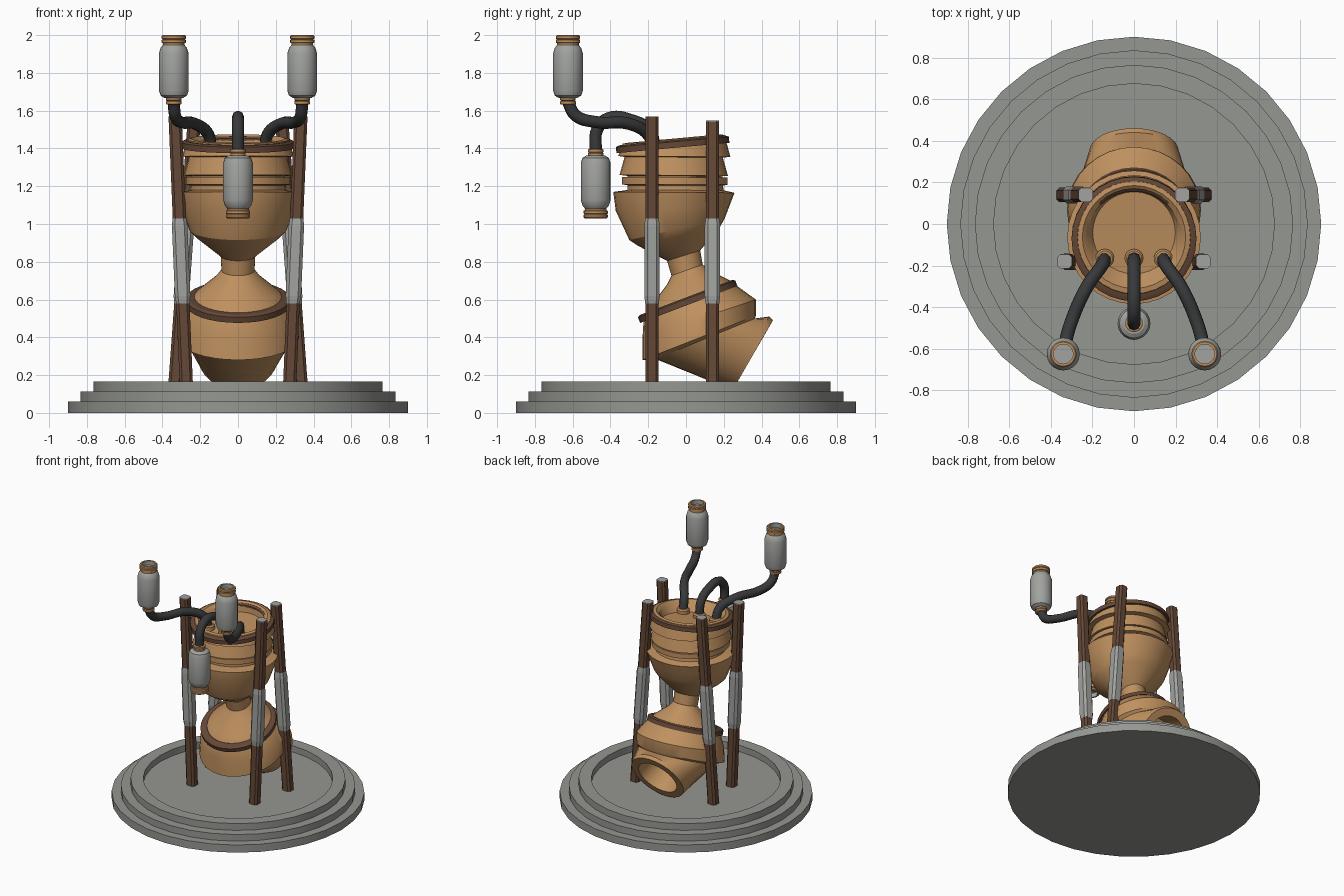
import bpy, bmesh, math
from mathutils import Vector

if "Cube" in bpy.data.objects:
    bpy.data.objects.remove(bpy.data.objects["Cube"])

def mat(name, c):
    m = bpy.data.materials.new(name)
    m.diffuse_color = (*c, 1)
    m.use_nodes = True
    m.node_tree.nodes["Principled BSDF"].inputs["Base Color"].default_value = m.diffuse_color
    return m

STONE = mat("stone grey", (0.30, 0.31, 0.285))
CLAY = mat("tan clay", (0.52, 0.28, 0.115))
WOOD = mat("dark wood", (0.13, 0.065, 0.038))
STEEL = mat("light grey", (0.36, 0.37, 0.35))
RUBBER = mat("dark rubber", (0.04, 0.041, 0.043))
SIDES = 32

def loft(name, rings, mats, bands=None, closed=False, cap=(True, True), smooth=True):
    """Skin a list of point rings; bands gives the material slot of each strip."""
    bm = bmesh.new()
    vs = [[bm.verts.new(p) for p in r] for r in rings]
    n = len(vs[0])
    for i in range(len(vs) if closed else len(vs) - 1):
        a, b = vs[i], vs[(i + 1) % len(vs)]
        for j in range(n):
            k = (j + 1) % n
            f = bm.faces.new((a[j], a[k], b[k], b[j]))
            f.material_index = bands[i] if bands else 0
    if not closed:
        if cap[0]:
            bm.faces.new(vs[0]).material_index = bands[0] if bands else 0
        if cap[1]:
            bm.faces.new(vs[-1]).material_index = bands[-1] if bands else 0
    bmesh.ops.recalc_face_normals(bm, faces=bm.faces)
    me = bpy.data.meshes.new(name)
    bm.to_mesh(me)
    bm.free()
    for m in mats:
        me.materials.append(m)
    ob = bpy.data.objects.new(name, me)
    bpy.context.collection.objects.link(ob)
    if smooth:
        bpy.ops.object.select_all(action='DESELECT')
        ob.select_set(True)
        bpy.context.view_layer.objects.active = ob
        bpy.ops.object.shade_smooth_by_angle(angle=math.radians(25))
    return ob

def tilted(yf, zf, yb, zb, dr=0, dn=0):
    """Circle in a plane tilted about x, from its front and back points."""
    f, b = Vector((0, yf, zf)), Vector((0, yb, zb))
    u = (b - f).normalized()
    nrm = Vector((0, -u.z, u.y))
    c, r = (f + b) / 2 + nrm * dn, (b - f).length / 2 + dr
    return [c + r * (math.cos(t) * u + math.sin(t) * Vector((1, 0, 0)))
            for t in (2 * math.pi * i / SIDES for i in range(SIDES))]

def lathe(name, cx, cy, prof, mats, bands=None, n=SIDES, **kw):
    rings = [[(cx + r * math.sin(2 * math.pi * i / n), cy + r * math.cos(2 * math.pi * i / n), z)
              for i in range(n)] for r, z in prof]
    return loft(name, rings, mats, bands, **kw)

def band_ring(name, ends, w, h):
    sec = [(0, -h * .5), (0, h * .3), (-w * .25, h * .5), (-w * .8, h * .5), (-w, h * .25), (-w, -h * .5)]
    loft(name, [tilted(*ends, dr, dn) for dr, dn in sec], [WOOD], closed=True)

# stepped round base with a sunken floor
lathe("base", 0, 0, [(.9, 0), (.9, .06), (.835, .06), (.835, .112), (.765, .112), (.765, .165),
                     (.675, .165), (.675, .115)], [STONE])

# upper pot, front and back point of each ring from floor to neck
pot = [(-.24, 1.36, .155, 1.40), (-.29, 1.41, .16, 1.455), (-.31, 1.43, .185, 1.475),
       (-.335, 1.425, .205, 1.47), (-.345, 1.39, .215, 1.43), (-.36, 1.36, .235, 1.355),
       (-.325, 1.355, .195, 1.352), (-.352, 1.26, .222, 1.255), (-.31, 1.255, .185, 1.252),
       (-.31, 1.25, .185, 1.248), (-.34, 1.25, .22, 1.246), (-.34, 1.21, .22, 1.208),
       (-.31, 1.205, .195, 1.203), (-.31, 1.18, .2, 1.178), (-.385, 1.17, .257, 1.165),
       (-.372, 1.07, .232, 1.10), (-.30, .915, .205, 1.03), (-.255, .885, .18, .985),
       (-.10, .805, .075, .86), (-.075, .72, .09, .775)]
loft("upper_pot", [tilted(*p) for p in pot], [CLAY])
band_ring("upper_rim", (-.37, 1.395, .228, 1.45), .07, .04)

# lower pot bending into a spout that opens to the back
vase = [(-.075, .73, .09, .785), (-.10, .68, .125, .755), (-.18, .575, .235, .70),
        (-.215, .515, .25, .685), (-.225, .48, .28, .665), (-.23, .40, .37, .60),
        (-.23, .28, .37, .515), (-.16, .285, .365, .50), (.235, .125, .44, .51),
        (.247, .12, .46, .49), (.275, .17, .432, .44), (.14, .25, .28, .49)]
loft("lower_pot", [tilted(*p) for p in vase], [CLAY])
band_ring("lower_rim", (-.25, .495, .265, .69), .06, .04)

# four leaning posts with grey sleeves
def post(name, y, xb, xt, top):
    z0 = .11
    def sec(z, h):
        x = xb + (xt - xb) * (z - z0) / (top - z0)
        c = h * .6
        return [(x + a, y + b, z) for a, b in
                ((h, c), (c, h), (-c, h), (-h, c), (-h, -c), (-c, -h), (c, -h), (h, -c))]
    prof = [(z0, .035), (.58, .035), (.58, .036), (.62, .041), (.99, .041), (1.03, .036),
            (1.03, .035), (top - .004, .035), (top, .034)]
    loft(name, [sec(z, h) for z, h in prof], [WOOD, STEEL], [0, 1, 1, 1, 1, 1, 0, 1], smooth=False)

for s, side in ((-1, "left"), (1, "right")):
    post("front_post_" + side, -.18, s * .272, s * .333, 1.57)
    post("back_post_" + side, .14, s * .337, s * .232, 1.547)

# bent hoses
def hose(name, pts):
    cu = bpy.data.curves.new(name, 'CURVE')
    cu.dimensions = '3D'
    cu.bevel_depth, cu.bevel_resolution, cu.resolution_u = .032, 2, 6
    cu.use_fill_caps = True
    sp = cu.splines.new('BEZIER')
    sp.bezier_points.add(len(pts) - 1)
    for bp, p in zip(sp.bezier_points, pts):
        bp.co = p
        bp.handle_left_type = bp.handle_right_type = 'AUTO'
    cu.materials.append(RUBBER)
    bpy.context.collection.objects.link(bpy.data.objects.new(name, cu))

# canisters: collar, rounded grey body and open ridged cap; d is the way they point
def canister(name, x, y, z, d):
    prof = [(.036, 0), (.042, .004), (.042, .016), (.037, .02), (.041, .024), (.041, .036),
            (.05, .036), (.07, .048), (.079, .075), (.079, .27), (.07, .3), (.058, .315),
            (.058, .325), (.064, .328), (.064, .343), (.058, .346), (.064, .35), (.064, .362),
            (.058, .368), (.047, .368), (.047, .335)]
    bands = [0] * 5 + [1] * 6 + [0] * 8 + [1]
    lathe(name, x, y, [(r, z + d * h) for r, h in prof], [CLAY, STEEL], bands, n=20)

def socket(name, x):
    lathe(name, x, -.165, [(.045, 1.35), (.045, 1.395), (.036, 1.405)], [CLAY], n=16)

for s, side in ((-1, "left"), (1, "right")):
    hose("hose_" + side, [(s * .14, -.165, 1.38), (s * .155, -.2, 1.47), (s * .225, -.30, 1.53),
                          (s * .305, -.48, 1.54), (s * .333, -.585, 1.575), (s * .34, -.625, 1.645)])
    canister("canister_" + side, s * .34, -.625, 1.632, 1)
    socket("socket_" + side, s * .14)
hose("hose_middle", [(0, -.165, 1.38), (0, -.19, 1.49), (0, -.29, 1.55),
                     (0, -.41, 1.56), (0, -.47, 1.50), (0, -.478, 1.39)])
canister("canister_middle", 0, -.478, 1.398, -1)
socket("socket_middle", 0)
